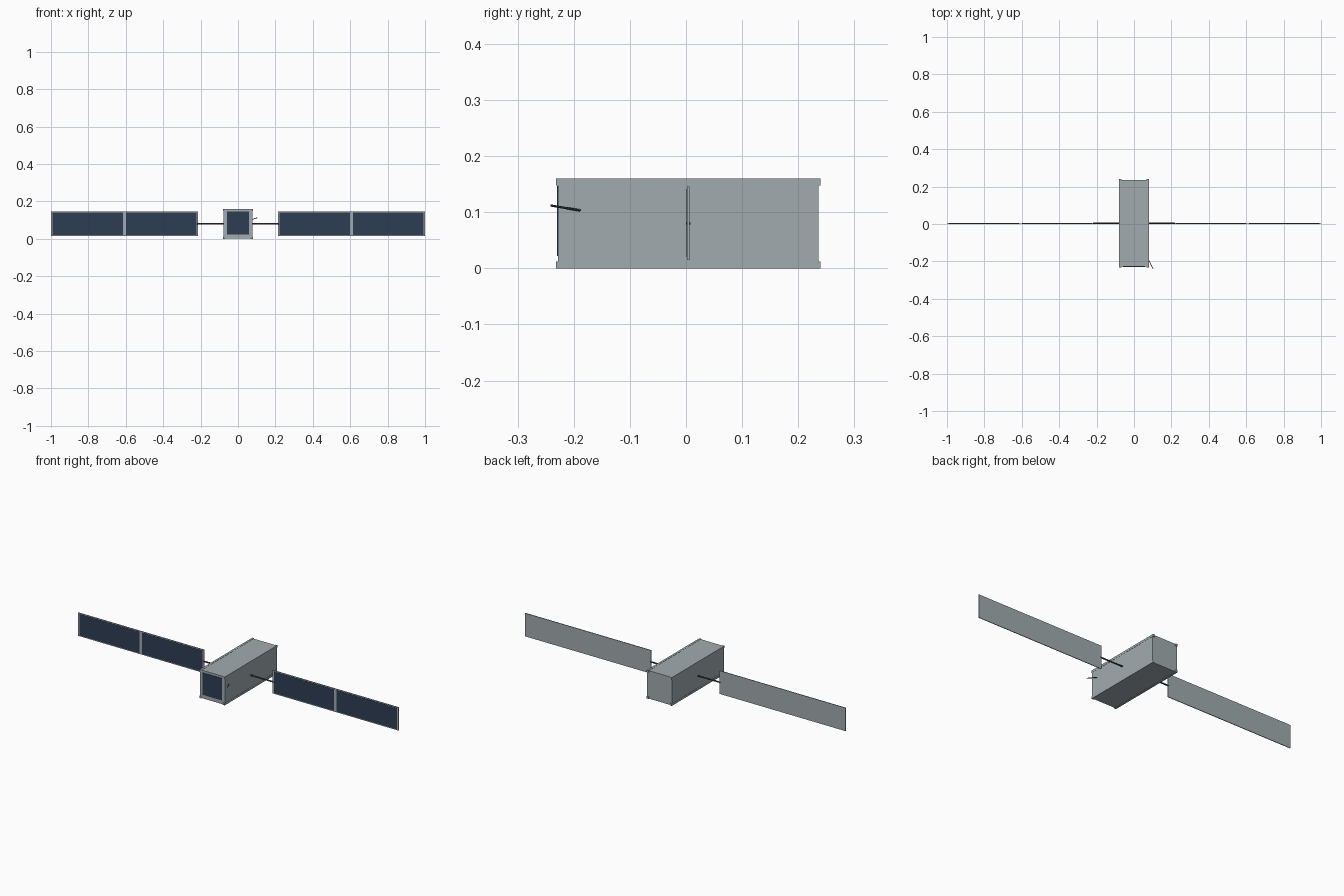
import bpy
from mathutils import Vector

cube = bpy.data.objects.get("Cube")
if cube:
    bpy.data.objects.remove(cube, do_unlink=True)


def material(name, rgb):
    m = bpy.data.materials.new(name)
    m.use_nodes = True
    m.diffuse_color = (*rgb, 1)
    m.node_tree.nodes["Principled BSDF"].inputs["Base Color"].default_value = (*rgb, 1)
    return m


GREY = material("silver grey", (0.36, 0.41, 0.43))
BLUE = material("solar cell navy", (0.027, 0.047, 0.086))
DARK = material("dark metal", (0.06, 0.065, 0.07))


def box(name, low, high, mat):
    low, high = Vector(low), Vector(high)
    bpy.ops.mesh.primitive_cube_add(size=1, location=(low + high) / 2)
    ob = bpy.context.object
    ob.name = name
    ob.scale = high - low
    bpy.ops.object.transform_apply(location=False, rotation=False, scale=True)
    ob.data.materials.append(mat)
    return ob


def rod(name, start, end, radius, mat):
    start, end = Vector(start), Vector(end)
    axis = end - start
    bpy.ops.mesh.primitive_cylinder_add(vertices=12, radius=radius, depth=axis.length,
                                        location=(start + end) / 2)
    ob = bpy.context.object
    ob.name = name
    ob.rotation_euler = axis.to_track_quat("Z", "Y").to_euler()
    ob.data.materials.append(mat)
    bpy.ops.object.shade_smooth_by_angle()
    return ob


HALF, TOP, MID = 0.079, 0.16, 0.08
RAIL = 0.012
WING_Y = 0.004

# Body with a solar cell on the front end
box("body", (-HALF + 0.001, -0.228, 0.001), (HALF - 0.001, 0.236, TOP - 0.001), GREY)
box("front_solar_cell", (-0.06, -0.230, 0.022), (0.06, -0.227, 0.147), BLUE)

# Corner rails, a little longer than the body
for side, x in (("right", -HALF), ("left", HALF - RAIL)):
    for level, z in (("lower", 0), ("upper", TOP - RAIL)):
        box(f"{side}_{level}_rail", (x, -0.232, z), (x + RAIL, 0.24, z + RAIL), GREY)

# Solar wings: boom, backing panel and two cells each
for side, s in (("right", -1), ("left", 1)):
    rod(f"{side}_wing_boom", (s * 0.07, WING_Y, MID), (s * 0.22, WING_Y, MID), 0.004, DARK)

    def plate(name, inner, outer, y0, y1, z0, z1, mat):
        a, b = sorted((s * inner, s * outer))
        return box(f"{side}_{name}", (a, y0, z0), (b, y1, z1), mat)

    plate("wing_panel", 0.215, 1.0, 0.002, 0.006, 0.015, 0.146, GREY)
    plate("inner_solar_cell", 0.223, 0.599, 0.001, 0.003, 0.020, 0.141, BLUE)
    plate("outer_solar_cell", 0.616, 0.992, 0.001, 0.003, 0.020, 0.141, BLUE)

# Whip antenna on the left flank
rod("antenna", (0.076, -0.187, 0.103), (0.102, -0.241, 0.112), 0.002, DARK)
